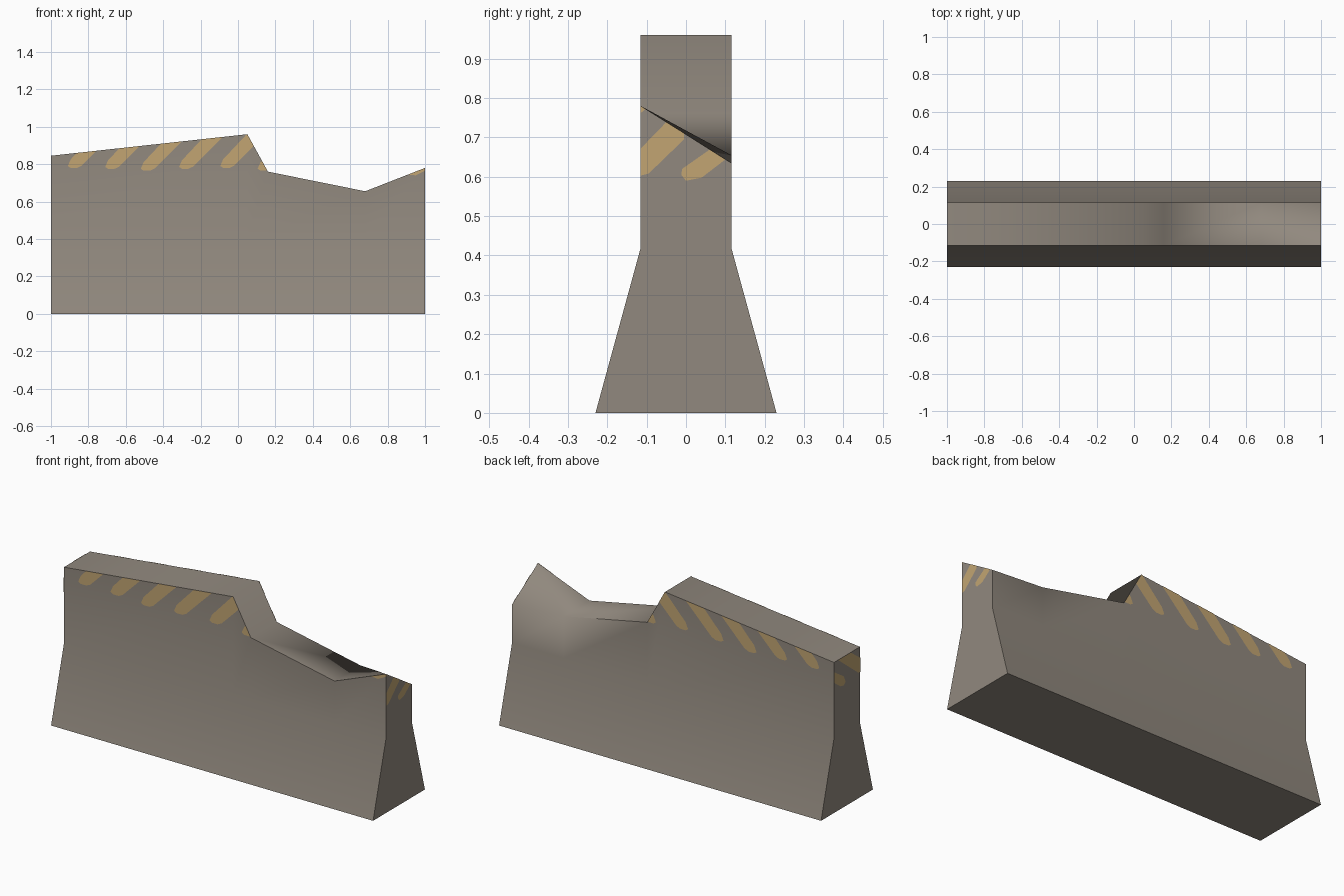
import bpy, bmesh
from mathutils import Vector

if "Cube" in bpy.data.objects:
    bpy.data.objects.remove(bpy.data.objects["Cube"])


def material(name, rgb):
    m = bpy.data.materials.new(name)
    m.diffuse_color = (*rgb, 1)
    m.use_nodes = True
    m.node_tree.nodes["Principled BSDF"].inputs["Base Color"].default_value = m.diffuse_color
    return m


CONCRETE = material("weathered concrete", (0.285, 0.25, 0.21))
PAINT = material("worn yellow paint", (0.54, 0.375, 0.17))
FOOT, WALL, KNEE, LIFT = 0.23, 0.115, 0.42, 0.002


def finish(name, bm, mat):
    me = bpy.data.meshes.new(name)
    bm.to_mesh(me)
    bm.free()
    me.materials.append(mat)
    ob = bpy.data.objects.new(name, me)
    bpy.context.collection.objects.link(ob)
    return ob


# Barrier body: cross-sections (x, front top z, back top z) joined along x
stations = [(-1, 0.845, 0.845), (0.05, 0.96, 0.96), (0.16, 0.76, 0.76),
            (0.68, 0.655, 0.655), (1, 0.78, 0.635)]
bm = bmesh.new()
rings = []
for x, zf, zb in stations:
    section = [(-FOOT, 0), (-WALL, KNEE), (-WALL, zf), (WALL, zb), (WALL, KNEE), (FOOT, 0)]
    rings.append([bm.verts.new((x, y, z)) for y, z in section])
for a, b in zip(rings, rings[1:]):
    for k in range(6):
        n = (k + 1) % 6
        if k == 2 and b is rings[-1]:      # chipped corner folds on its diagonal
            bm.faces.new((a[2], b[2], a[3]))
            bm.faces.new((b[2], b[3], a[3]))
        else:
            bm.faces.new((a[k], b[k], b[n], a[n]))
bm.faces.new(rings[0])
bm.faces.new(rings[-1])
bmesh.ops.recalc_face_normals(bm, faces=bm.faces)
body = finish("barrier_body", bm, CONCRETE)
bpy.context.view_layer.objects.active = body
body.select_set(True)
bpy.ops.object.shade_smooth_by_angle(angle=1.2)


def add_face(bm, points, normal):
    f = bm.faces.new([bm.verts.new(p) for p in points])
    f.normal_update()
    if f.normal.dot(Vector(normal)) < 0:
        f.normal_flip()


# Slanted stripes on the long sides, trimmed to the broken top outline
outline = [(0, 0.01), (0.015, 0), (0.05, 0), (0.075, 0.012), (0.263, 0.2),
           (0.16, 0.2), (0.015, 0.045)]
stripes = [(-0.91, 0.78), (-0.71, 0.775), (-0.52, 0.765), (-0.315, 0.775),
           (-0.095, 0.78), (0.105, 0.765)]


def trim(bm, p, q):
    """Remove everything above the line from p to q in the x-z plane."""
    normal = (p[1] - q[1], 0, q[0] - p[0])
    bmesh.ops.bisect_plane(bm, geom=bm.verts[:] + bm.edges[:] + bm.faces[:],
                           plane_co=(p[0], 0, p[1]), plane_no=normal, clear_outer=True)


for name, side in (("front_stripes", -1), ("back_stripes", 1)):
    y = side * (WALL + LIFT)
    bm = bmesh.new()
    for x0, z0 in stripes:
        add_face(bm, [(x0 + u, y, z0 + v) for u, v in outline], (0, side, 0))
    trim(bm, (-1, 0.845), (0.05, 0.96))
    trim(bm, (0.05, 0.96), (0.16, 0.76))
    if side < 0:                           # remnant under the raised front corner
        add_face(bm, [(0.908, y, 0.744), (0.95, y, 0.74), (1, y, 0.765), (1, y, 0.78)],
                 (0, side, 0))
    finish(name, bm, PAINT)

# Stripes on the two ends, as (y, z) outlines
ends = {
    "right_end_stripes": (1, [
        [(-0.115, 0.603), (-0.095, 0.608), (-0.005, 0.695), (-0.005, 0.711), (-0.05, 0.739),
         (-0.115, 0.672)],
        [(-0.012, 0.605), (0, 0.59), (0.04, 0.598), (0.1, 0.644), (0.06, 0.669), (-0.01, 0.62)],
        [(-0.115, 0.762), (-0.103, 0.772), (-0.115, 0.78)]]),
    "left_end_stripes": (-1, [
        [(-0.115, 0.705), (-0.1, 0.705), (0.08, 0.845), (-0.03, 0.845), (-0.115, 0.785)],
        [(0.015, 0.70), (0.03, 0.685), (0.06, 0.69), (0.115, 0.73), (0.115, 0.79),
         (0.03, 0.735)]]),
}
for name, (side, shapes) in ends.items():
    bm = bmesh.new()
    for shape in shapes:
        add_face(bm, [(side * (1 + LIFT), y, z) for y, z in shape], (side, 0, 0))
    finish(name, bm, PAINT)
